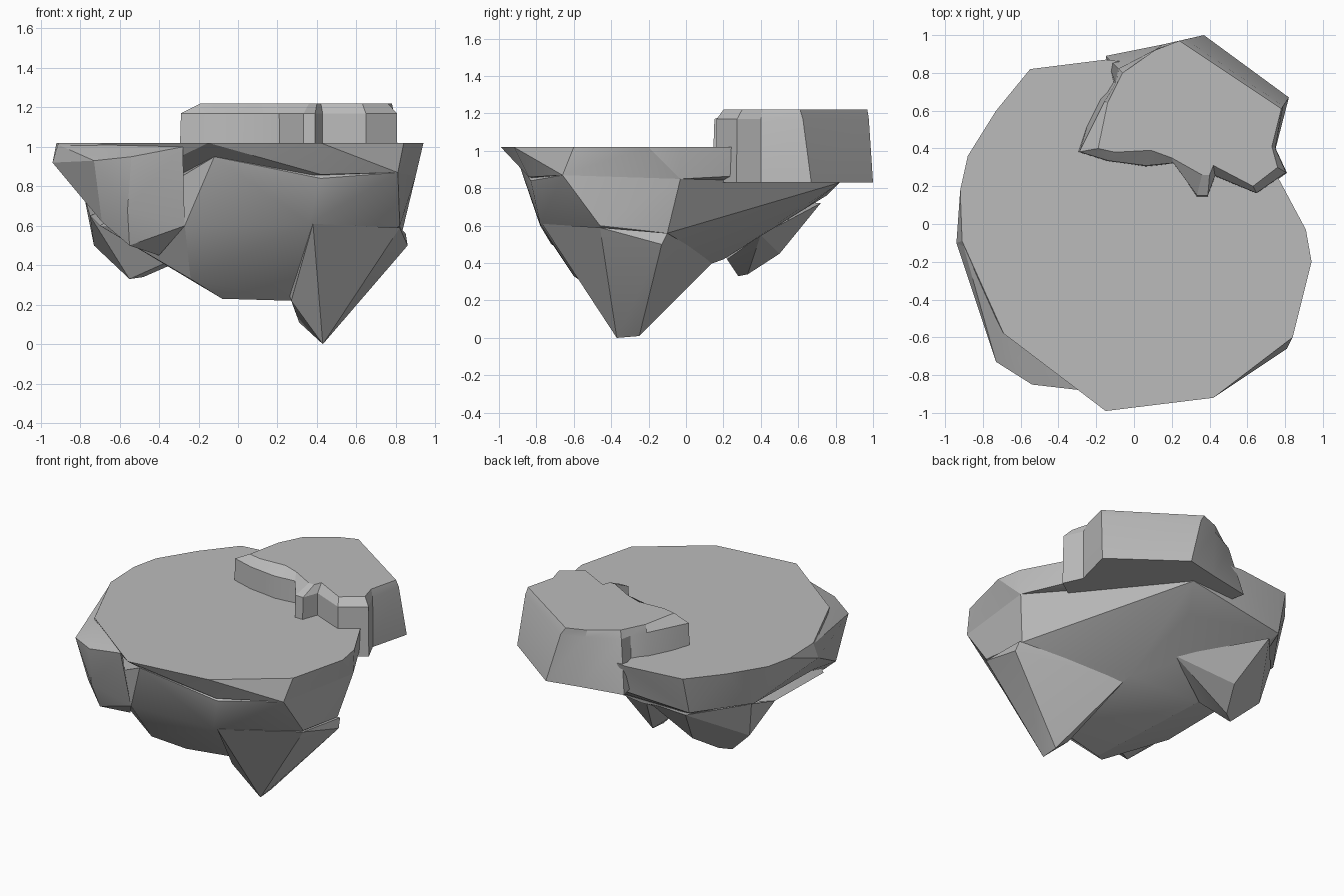
import bpy, bmesh, math
from mathutils import Vector

default_cube = bpy.data.objects.get("Cube")
if default_cube:
    bpy.data.objects.remove(default_cube, do_unlink=True)

# Single stone colour
GREY = (0.5, 0.5, 0.5, 1.0)
stone = bpy.data.materials.new("stone_grey")
stone.use_nodes = True
stone.diffuse_color = GREY
for node in stone.node_tree.nodes:
    if node.type == 'BSDF_PRINCIPLED':
        node.inputs["Base Color"].default_value = GREY


def finish(name, bm, smooth_angle):
    """Turn a bmesh into a linked, shaded stone object."""
    bmesh.ops.recalc_face_normals(bm, faces=bm.faces[:])
    mesh = bpy.data.meshes.new(name)
    bm.to_mesh(mesh)
    bm.free()
    mesh.materials.append(stone)
    obj = bpy.data.objects.new(name, mesh)
    bpy.context.collection.objects.link(obj)
    bpy.ops.object.select_all(action='DESELECT')
    obj.select_set(True)
    bpy.context.view_layer.objects.active = obj
    bpy.ops.object.shade_smooth_by_angle(angle=math.radians(smooth_angle))
    return obj


def boulder(name, points, smooth_angle=20):
    """Chiselled rock: the hull around a few corner points."""
    bm = bmesh.new()
    for point in points:
        bm.verts.new(point)
    result = bmesh.ops.convex_hull(bm, input=bm.verts[:])
    loose = {v for v in result["geom_interior"] + result["geom_unused"]
             if isinstance(v, bmesh.types.BMVert)}
    bmesh.ops.delete(bm, geom=list(loose), context='VERTS')
    bmesh.ops.dissolve_limit(bm, angle_limit=math.radians(2),
                             verts=bm.verts[:], edges=bm.edges[:])
    return finish(name, bm, smooth_angle)


def loft(name, rings, smooth_angle=20):
    """Closed solid skinned through rings with equal point counts."""
    bm = bmesh.new()
    loops = [[bm.verts.new(point) for point in ring] for ring in rings]
    for lower, upper in zip(loops, loops[1:]):
        for i in range(len(lower)):
            j = (i + 1) % len(lower)
            bm.faces.new((lower[i], lower[j], upper[j], upper[i]))
    bm.faces.new(loops[0][::-1])
    bm.faces.new(loops[-1])
    return finish(name, bm, smooth_angle)


# Flat plateau with an undercut rim
GROUND = 1.02
rim = [(-0.15, -0.99), (0.42, -0.92), (0.84, -0.6), (0.94, -0.2), (0.91, -0.03),
       (0.78, 0.22), (0.6, 0.55), (0.2, 0.83), (-0.15, 0.87), (-0.55, 0.82),
       (-0.73, 0.6), (-0.88, 0.36), (-0.92, 0.18), (-0.91, -0.09),
       (-0.69, -0.58), (-0.28, -0.87)]
under_rim = [(-0.12, -0.9, 0.95), (0.42, -0.84, 0.86), (0.81, -0.66, 0.87),
             (0.9, -0.03, 0.85), (0.7, 0.35, 0.87), (0.2, 0.82, 0.83),
             (-0.55, 0.75, 0.76), (-0.8, 0.4, 0.76), (-0.94, -0.1, 0.92),
             (-0.77, -0.3, 0.72)]
boulder("plateau", [(x, y, GROUND) for x, y in rim] + under_rim)

# Tapering rock mass below the plateau
boulder("underside_core", [
    (0.42, -0.83, 0.84), (0.81, -0.66, 0.87), (0.9, -0.03, 0.85),
    (0.36, -0.78, 0.61), (0.82, -0.46, 0.6), (0.83, -0.1, 0.56),
    (-0.27, -0.78, 0.6), (-0.24, -0.6, 0.33), (-0.08, -0.45, 0.23),
    (0.27, -0.35, 0.22), (0.2, 0.2, 0.42), (0.1, 0.65, 0.7),
    (0.2, 0.82, 0.83), (-0.55, 0.75, 0.76), (-0.75, 0.1, 0.65),
    (-0.7, -0.5, 0.6), (-0.35, 0.2, 0.43), (-0.12, -0.9, 0.95)])

# Hanging spike with a ledge on its outer side
boulder("hanging_spike", [
    (0.43, -0.37, 0), (0.43, -0.25, 0.01), (0.31, -0.27, 0.11),
    (0.86, -0.13, 0.5), (0.85, -0.1, 0.56), (0.82, -0.46, 0.59),
    (0.38, -0.77, 0.61), (0.4, -0.62, 0.42), (0.27, -0.45, 0.22),
    (0.2, 0.15, 0.41)])

# Hanging lump at the back right
boulder("rear_lump", [
    (-0.55, 0.28, 0.33), (-0.48, 0.33, 0.34), (-0.73, 0.35, 0.5),
    (-0.4, 0.5, 0.45), (-0.35, 0.22, 0.42), (-0.75, 0.1, 0.65),
    (-0.78, 0.4, 0.75), (-0.5, 0.72, 0.72), (0, 0.4, 0.55)])

# Bulging lump at the front right
boulder("front_lump", [
    (-0.73, -0.73, 0.93), (-0.54, -0.85, 0.95), (-0.56, -0.8, 0.68),
    (-0.69, -0.65, 0.62), (-0.55, -0.72, 0.5), (-0.27, -0.78, 0.6),
    (-0.28, -0.88, 1), (-0.69, -0.58, 1.01), (-0.91, -0.09, 1.01),
    (-0.94, -0.1, 0.92), (-0.77, -0.3, 0.72), (-0.4, -0.6, 0.45)])

# Raised slab overhanging the back edge
foot = [(-0.3, 0.38), (-0.14, 0.33), (0.06, 0.3), (0.21, 0.32), (0.33, 0.14),
        (0.39, 0.14), (0.43, 0.25), (0.65, 0.16), (0.81, 0.27), (0.75, 0.4),
        (0.82, 0.67), (0.37, 1), (0.15, 0.95), (-0.15, 0.89),
        (-0.12, 0.76), (-0.2, 0.68)]
crown = [(-0.19, 0.4), (-0.1, 0.38), (0.09, 0.39), (0.2, 0.35), (0.36, 0.26),
         (0.4, 0.26), (0.42, 0.31), (0.63, 0.2), (0.76, 0.3), (0.73, 0.41),
         (0.78, 0.61), (0.24, 0.97), (0.11, 0.92), (-0.06, 0.8),
         (-0.09, 0.74), (-0.14, 0.64)]
base_ring, shoulder_ring, top_ring = [], [], []
for low, high in zip(foot, crown):
    a, b = Vector((*low, 0.83)), Vector((*high, 1.22))
    shoulder = a.lerp(b, 0.1 if low[1] < 0.6 else 0.75)
    shoulder.z = 1.17
    base_ring.append(a)
    shoulder_ring.append(shoulder)
    top_ring.append(b)
loft("raised_slab", [base_ring, shoulder_ring, top_ring])
